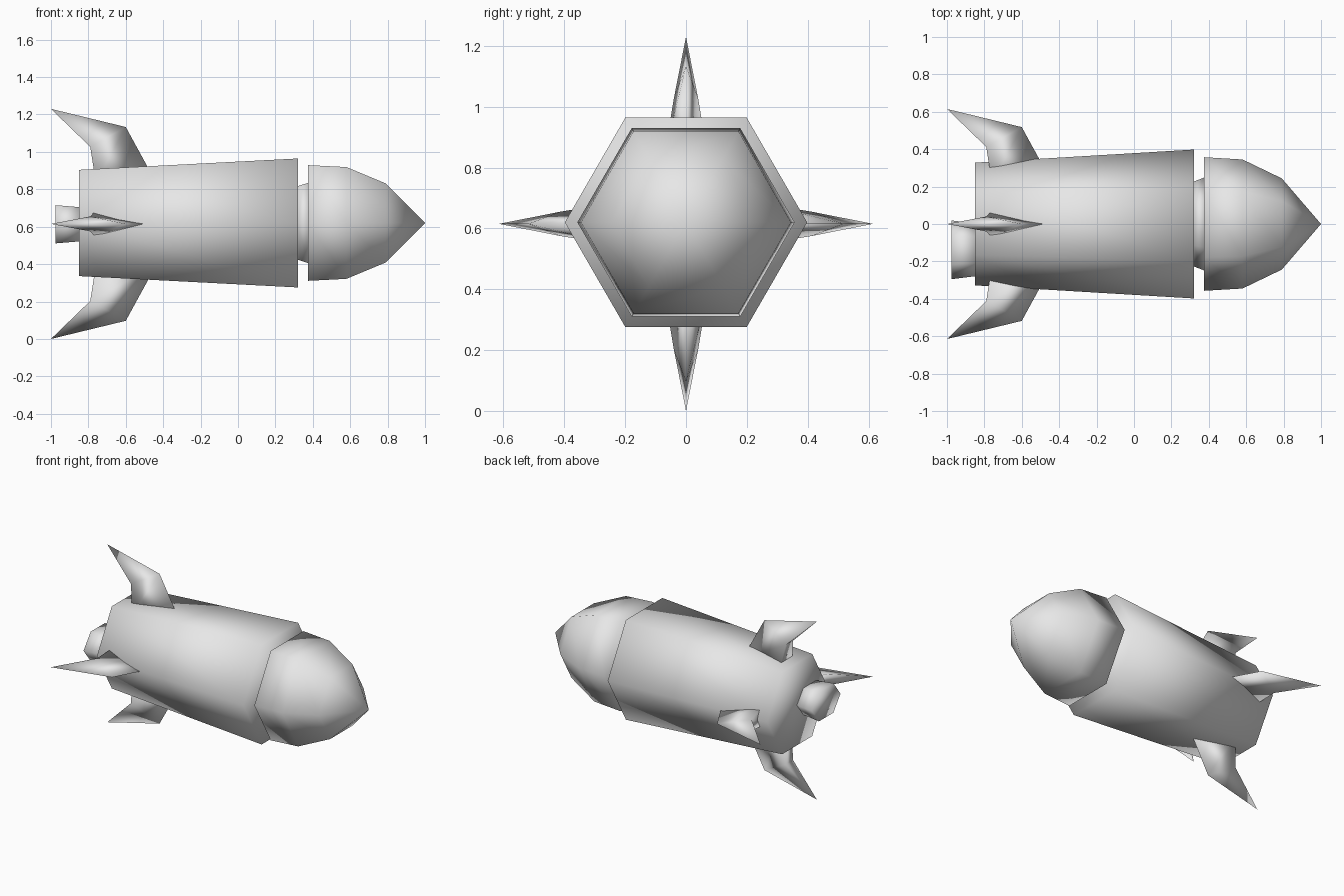
import bpy
import bmesh
import math
from mathutils import Matrix, Vector

cube = bpy.data.objects.get("Cube")
if cube:
    bpy.data.objects.remove(cube, do_unlink=True)

# Single grey hull colour
GREY = (0.8, 0.8, 0.8, 1.0)
hull = bpy.data.materials.new("hull_grey")
hull.use_nodes = True
hull.diffuse_color = GREY
hull.node_tree.nodes["Principled BSDF"].inputs["Base Color"].default_value = GREY

AXIS_Z = 0.62   # height of the hull axis
FIN_Z = 0.615   # height of the fin axis


def finish(bm, name):
    bmesh.ops.recalc_face_normals(bm, faces=bm.faces)
    for f in bm.faces:
        f.smooth = True
    mesh = bpy.data.meshes.new(name)
    bm.to_mesh(mesh)
    bm.free()
    mesh.materials.append(hull)
    obj = bpy.data.objects.new(name, mesh)
    bpy.context.collection.objects.link(obj)
    return obj


def loft(bm, rings):
    """Skin equal-sized rings of points and close both ends; a one-point ring is a tip."""
    rows = [[bm.verts.new(p) for p in ring] for ring in rings]
    for a, b in zip(rows, rows[1:]):
        n = len(a)
        for i in range(n):
            j = (i + 1) % n
            bm.faces.new((a[i], a[j], b[0]) if len(b) == 1 else (a[i], a[j], b[j], b[i]))
    bm.faces.new(rows[0])
    if len(rows[-1]) > 1:
        bm.faces.new(rows[-1])


def hex_part(name, profile, centre=(0, AXIS_Z), flatten=1.0):
    """Six-sided part along x from (x, radius) pairs, corners pointing to +y and -y."""
    rings = []
    for x, r in profile:
        if r == 0:
            rings.append([(x, centre[0], centre[1])])
        else:
            rings.append([(x, centre[0] + r * math.cos(k * math.pi / 3),
                           centre[1] + flatten * r * math.sin(k * math.pi / 3))
                          for k in range(6)])
    bm = bmesh.new()
    loft(bm, rings)
    return finish(bm, name)


# Hull parts
hex_part("body", [(-0.85, 0.328), (0.32, 0.398)])
hex_part("neck", [(0.315, 0.225), (0.38, 0.25)])
hex_part("nose_cone", [(0.375, 0.357), (0.58, 0.345), (0.79, 0.244), (1.0, 0)])

# Off-centre flattened exhaust nozzle
hex_part("exhaust", [(-0.84, 0.14), (-0.975, 0.157)], centre=(-0.138, 0.613), flatten=0.75)

# Four swept fins: (distance from axis, leading x, trailing x, trailing half thickness)
FIN = [(0.22, -0.437, -0.76, 0.068), (0.41, -0.541, -0.79, 0.04)]
FIN_SECTIONS = [FIN[0], (0.30, -0.48, -0.77, 0.06)]


def fin(name, angle):
    bm = bmesh.new()
    # Root and elbow sections are triangles with a sharp leading edge
    root = [(-0.437, 0, 0.22), (-0.76, 0.072, 0.22), (-0.76, -0.072, 0.22)]
    elbow = [(-0.60, 0, 0.518), (-0.79, 0.04, 0.412), (-0.79, -0.04, 0.412)]
    loft(bm, [root, elbow, [(-1.0, 0, 0.615)]])
    bm.transform(Matrix.Translation(Vector((0, 0, FIN_Z))) @ Matrix.Rotation(angle, 4, 'X'))
    return finish(bm, name)


for i, fin_name in enumerate(("top_fin", "front_fin", "bottom_fin", "back_fin")):
    fin(fin_name, i * math.pi / 2)
